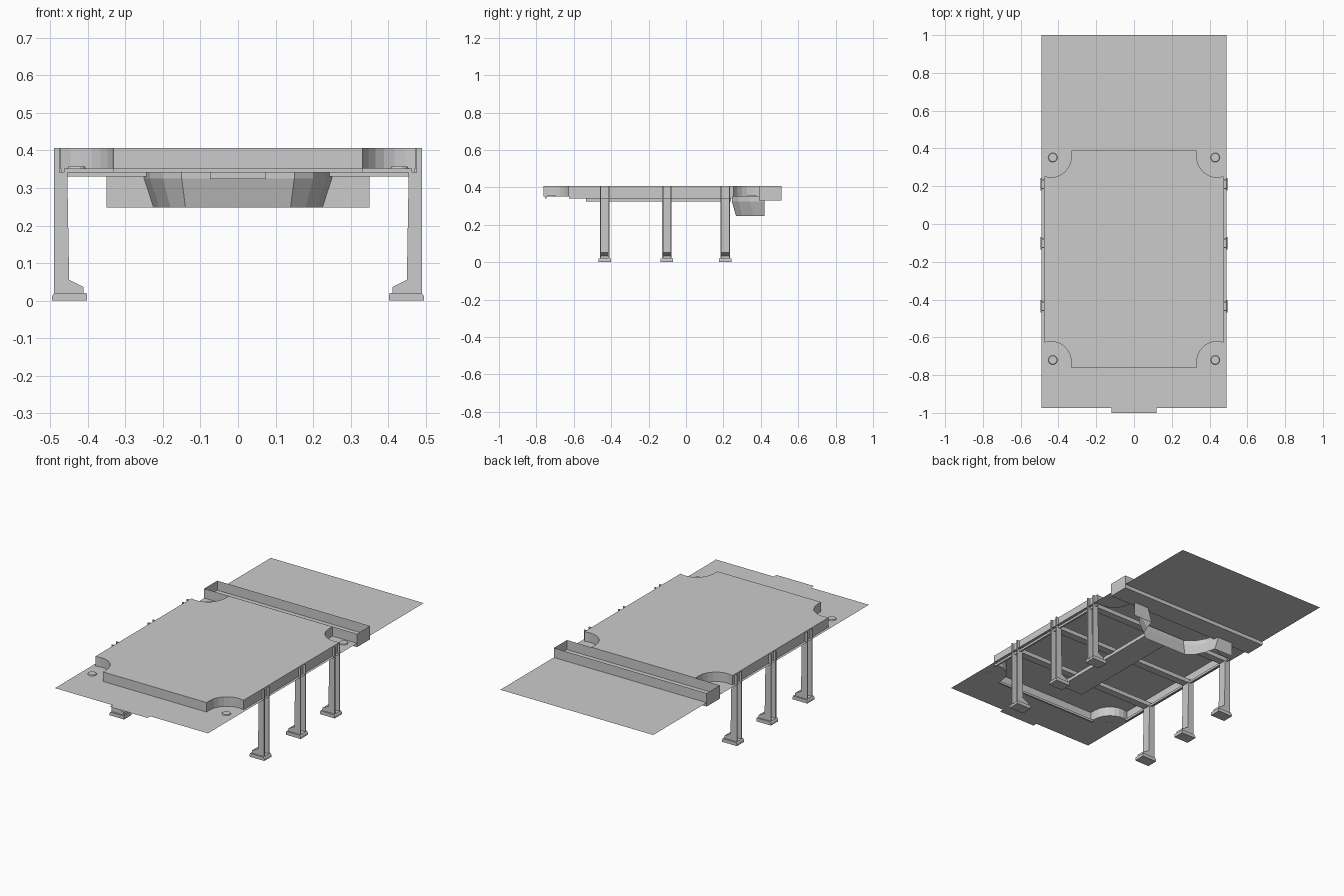
import bpy, bmesh, math

if "Cube" in bpy.data.objects:
    bpy.data.objects.remove(bpy.data.objects["Cube"])

ZS, ZT = 0.352, 0.407   # sheet level and deck top


def finish(bm, name):
    bmesh.ops.recalc_face_normals(bm, faces=bm.faces)
    me = bpy.data.meshes.new(name)
    bm.to_mesh(me)
    bm.free()
    ob = bpy.data.objects.new(name, me)
    bpy.context.collection.objects.link(ob)
    return ob


def box(name, x0, x1, y0, y1, z0, z1):
    bm = bmesh.new()
    r = bmesh.ops.create_cube(bm, size=1)
    for v in r["verts"]:
        v.co.x = (x0 + x1) / 2 + v.co.x * (x1 - x0)
        v.co.y = (y0 + y1) / 2 + v.co.y * (y1 - y0)
        v.co.z = (z0 + z1) / 2 + v.co.z * (z1 - z0)
    return finish(bm, name)


def strip(name, lower, upper, closed=False, cap=False):
    """Wall surface between two matching point rows."""
    bm = bmesh.new()
    a = [bm.verts.new(p) for p in lower]
    b = [bm.verts.new(p) for p in upper]
    n = len(a)
    for i in range(n if closed else n - 1):
        j = (i + 1) % n
        bm.faces.new((a[i], a[j], b[j], b[i]))
    if cap:
        bm.faces.new(b)
    return finish(bm, name)


def extrude_y(name, prof, y0, y1):
    """Solid from an x-z profile."""
    bm = bmesh.new()
    a = [bm.verts.new((x, y0, z)) for x, z in prof]
    b = [bm.verts.new((x, y1, z)) for x, z in prof]
    n = len(a)
    for i in range(n):
        j = (i + 1) % n
        bm.faces.new((a[i], a[j], b[j], b[i]))
    bm.faces.new(a)
    bm.faces.new(b)
    return finish(bm, name)


# Deck outline with four concave corners
def deck_outline():
    X, R, F, B = 0.475, 0.108, -0.762, 0.389
    steps = 7
    t0 = math.acos(0.035 / R)                      # where the arc meets the side
    back, front = [], []
    for i in range(steps + 1):
        t = math.pi - t0 + t0 * i / steps          # side edge -> inward
        dx, dy = math.cos(t), math.sin(t)
        back.append((0.44 + R * dx, 0.355 - R * dy))
        front.append((0.44 + R * dx, -0.73 + R * dy))
    t_pts = lambda c, s: [(0.44 - R * math.cos(a), c + s * R * math.sin(a))
                          for a in [i * (math.pi / 2 + 0.33) / steps for i in range(steps + 1)]]
    fr = [(0.332, F)] + t_pts(-0.73, 1)            # front notch, inward -> side
    bk = list(reversed(t_pts(0.355, -1))) + [(0.332, B)]
    right = fr + bk
    left = [(-x, y) for x, y in reversed(right)]
    return right + left


OUT = deck_outline()
strip("deck", [(x, y, ZS) for x, y in OUT], [(x, y, ZT) for x, y in OUT],
      closed=True, cap=True)

# Thin sheet with front tab, cut open beneath the deck
bm = bmesh.new()
rim = [(-.49, -.975), (-.12, -.975), (-.12, -1), (.12, -1), (.12, -.975),
       (.49, -.975), (.49, 1), (-.49, 1)]
for loop in (rim, OUT):
    vs = [bm.verts.new((x, y, ZS)) for x, y in loop]
    for i in range(len(vs)):
        bm.edges.new((vs[i], vs[(i + 1) % len(vs)]))
bmesh.ops.triangle_fill(bm, edges=bm.edges[:], use_beauty=True)
finish(bm, "base_sheet")

# Round fittings in the corner notches
for x in (-.43, .43):
    for y in (-.72, .352):
        bm = bmesh.new()
        bmesh.ops.create_cone(bm, cap_ends=True, segments=16, radius1=.025,
                              radius2=.022, depth=.006)
        finish(bm, "corner_fitting").location = (x, y, ZS + .002)

# Open-topped trough along the back
T = [(-.49, .39), (.49, .39), (.49, .51), (-.49, .51)]
strip("back_trough", [(x, y, .33) for x, y in T], [(x, y, ZT) for x, y in T], closed=True)
strip("trough_floor", [(-.49, .39, .33), (.49, .39, .33)],
      [(-.49, .51, .33), (.49, .51, .33)])

# Bulging apron below the back edge, thin tapered wall
half_top = [(.35, .42), (.25, .42), (.235, .34), (.20, .28), (.15, .245)]
half_bot = [(.35, .42), (.225, .42), (.21, .36), (.18, .30), (.14, .267)]
mirror = lambda p: p + [(-x, y) for x, y in reversed(p)]
top, bot = mirror(half_top), mirror(half_bot)
strip("back_apron", [(x, y, .248) for x, y in bot], [(x, y, .325) for x, y in top])
strip("apron_collar", [(x, y, .325) for x, y in top], [(x, y, ZS) for x, y in top])

# Underside rails and cross beams
box("centre_rail", -.075, .075, -.535, .24, .324, .345)
for s in (-1, 1):
    xs = sorted((s * .462, s * .472))
    box("side_rail", *xs, -.625, .248, .341, ZS + .002)
box("front_lip", -.332, .332, -.755, -.745, .341, ZS + .002)

# Legs: outward-facing channels with flared feet and stake prongs
flange = [(.49, .02), (.49, ZT), (.476, ZT), (.476, .341), (.455, .341),
          (.45, .055), (.412, .036), (.412, .02)]
web = [(.455, .341), (.45, .055), (.412, .036), (.412, .02),
       (.418, .02), (.418, .032), (.457, .052), (.461, .341)]
for y in (-.435, -.102, .21):
    box("cross_beam", -.47, .47, y - .022, y + .022, .341, .365)
    for s in (-1, 1):
        fl = [(s * x, z) for x, z in flange]
        for e in (-1, 1):
            a, b = sorted((y + e * .019, y + e * .025))
            extrude_y("leg_flange", fl, a, b)
        extrude_y("leg_web", [(s * x, z) for x, z in web], y - .019, y + .019)
        foot = [(.402, 0), (.496, 0), (.496, .011), (.49, .02), (.404, .02), (.402, .011)]
        extrude_y("leg_foot", [(s * x, z) for x, z in foot], y - .033, y + .033)
